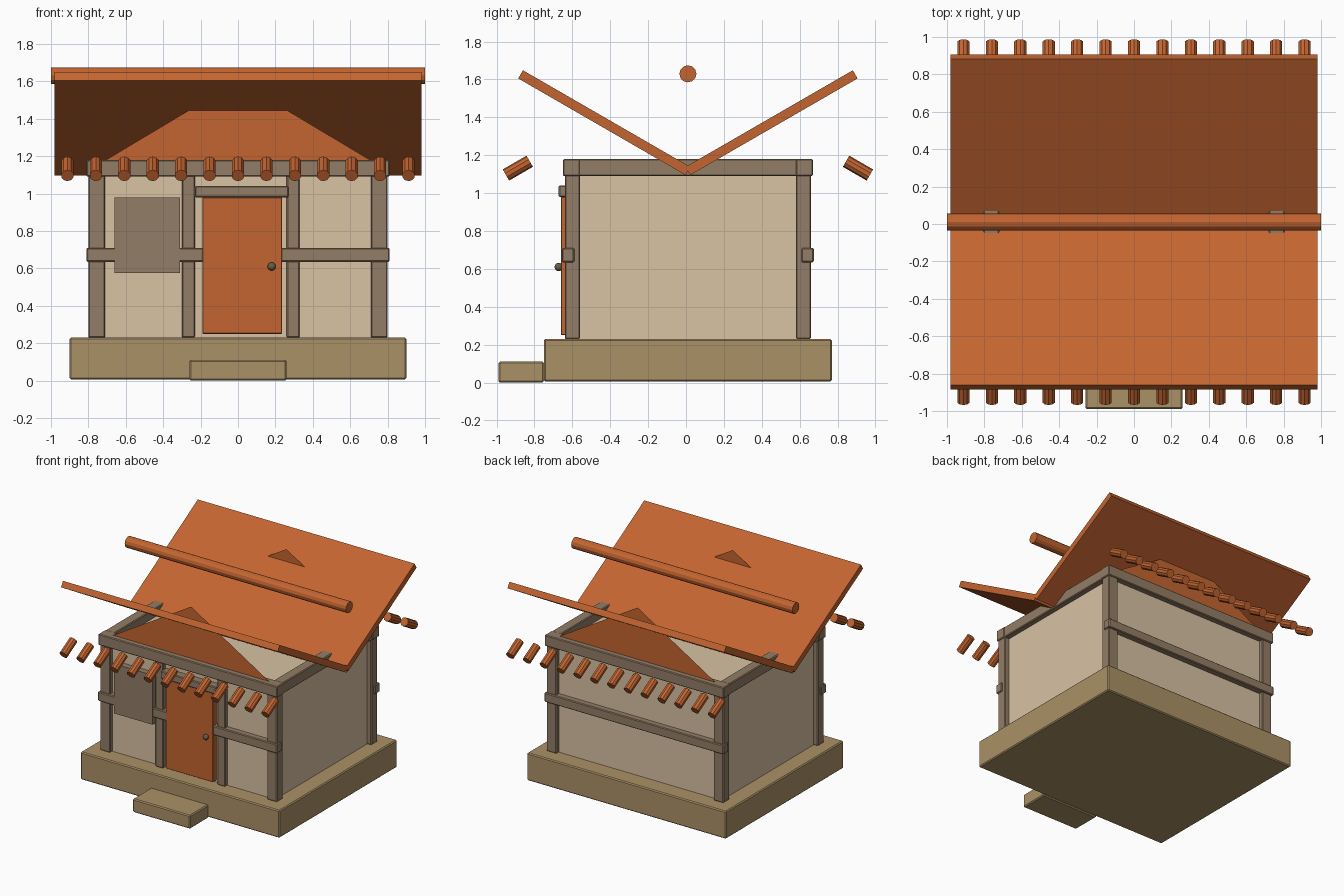
import bpy
from math import radians, cos, sin

cube = bpy.data.objects.get("Cube")
if cube:
    bpy.data.objects.remove(cube)

CY = 0.01  # middle of the house in y


def material(name, r, g, b):
    m = bpy.data.materials.new(name)
    m.use_nodes = True
    m.diffuse_color = (r, g, b, 1)
    m.node_tree.nodes["Principled BSDF"].inputs["Base Color"].default_value = (r, g, b, 1)
    return m


CLAY = material("terracotta", 0.55, 0.13, 0.03)
WOOD = material("weathered_wood", 0.29, 0.205, 0.132)
PLASTER = material("plaster", 0.69, 0.54, 0.37)
STONE = material("sandstone", 0.41, 0.285, 0.135)
METAL = material("dark_metal", 0.14, 0.11, 0.07)


def box(name, mat, x, y, z, bevel=0.006):
    """Box from (min, max) ranges on each axis."""
    spans = (x, y, z)
    bpy.ops.mesh.primitive_cube_add(size=1, location=[sum(s) / 2 for s in spans])
    ob = bpy.context.object
    ob.name = name
    ob.scale = [s[1] - s[0] for s in spans]
    bpy.ops.object.transform_apply(location=False, rotation=False, scale=True)
    ob.data.materials.append(mat)
    if bevel:
        mod = ob.modifiers.new("soft_edges", "BEVEL")
        mod.width = bevel
        mod.segments = 1
    return ob


def rod(name, mat, sides, radius, length, location, rotation):
    bpy.ops.mesh.primitive_cylinder_add(vertices=sides, radius=radius, depth=length,
                                        location=location, rotation=rotation)
    ob = bpy.context.object
    ob.name = name
    ob.data.materials.append(mat)
    return ob


def depth(side, inner, outer):
    """y range on the front (-1) or back (1) of the house."""
    return sorted((CY + side * inner, CY + side * outer))


# Foundation, step and walls
box("foundation", STONE, (-0.9, 0.9), (-0.75, 0.77), (0.005, 0.23), 0.008)
box("door_step", STONE, (-0.26, 0.26), (-0.99, -0.75), (0, 0.11), 0.008)
box("walls", PLASTER, (-0.76, 0.76), (CY - 0.615, CY + 0.615), (0.22, 1.11), 0)

# Timber frame on front and back
for side, label in ((-1, "front"), (1, "back")):
    for sx, hand in ((-1, "right"), (1, "left")):
        box(f"{label}_{hand}_post", WOOD, sorted((sx * 0.71, sx * 0.8)),
            depth(side, 0.57, 0.65), (0.23, 1.1))
    box(f"{label}_top_beam", WOOD, (-0.81, 0.81), depth(side, 0.57, 0.66), (1.09, 1.18))
    box(f"{label}_rail", WOOD, (-0.81, 0.81), depth(side, 0.6, 0.665), (0.635, 0.71))
for sx, hand in ((-1, "right"), (1, "left")):
    box(f"{hand}_top_beam", WOOD, sorted((sx * 0.72, sx * 0.805)),
        (CY - 0.58, CY + 0.58), (1.09, 1.18))

# Door, its frame and the shuttered window
for x, hand in ((-0.265, "right"), (0.295, "left")):
    box(f"door_post_{hand}", WOOD, (x - 0.035, x + 0.035), (-0.64, -0.58), (0.23, 1.1))
box("door_lintel", WOOD, (-0.23, 0.27), (-0.672, -0.6), (0.98, 1.04))
box("door", CLAY, (-0.19, 0.235), (-0.66, -0.61), (0.25, 0.98), 0.003)
box("window_shutter", WOOD, (-0.66, -0.31), (-0.66, -0.61), (0.575, 0.98), 0)
bpy.ops.mesh.primitive_uv_sphere_add(segments=12, ring_count=8, radius=0.022,
                                     location=(0.18, -0.672, 0.61))
knob = bpy.context.object
knob.name = "door_knob"
knob.data.materials.append(METAL)
bpy.ops.object.shade_smooth_by_angle()

# Thin gable triangles
for side, label in ((-1, "front"), (1, "back")):
    y = CY + side * 0.615
    mesh = bpy.data.meshes.new(f"{label}_gable")
    corners = [(-0.78, y, 1.135), (0.78, y, 1.135), (0, y, 1.602)]
    mesh.from_pydata(corners if side < 0 else corners[::-1], [], [(0, 1, 2)])
    mesh.materials.append(CLAY)
    bpy.context.collection.objects.link(bpy.data.objects.new(f"{label}_gable", mesh))

# Upturned roof slabs and the rows of eave tiles
PITCH = radians(30)
LENGTH = 1.02
for side, label in ((-1, "front"), (1, "back")):
    slab = box(f"{label}_roof_slab", CLAY, (-0.98, 0.98), (-LENGTH / 2, LENGTH / 2),
               (-0.025, 0.025), 0)
    slab.location = (0, CY + side * cos(PITCH) * LENGTH / 2, 1.117 + sin(PITCH) * LENGTH / 2)
    slab.rotation_euler.x = side * PITCH
    for i in range(13):
        rod(f"{label}_eave_tile_{i + 1}", CLAY, 10, 0.034, 0.145,
            (-0.912 + i * 0.152, CY + side * 0.898, 1.132),
            (radians(90) - side * PITCH, 0, 0))

# Ridge pole
rod("ridge_pole", CLAY, 12, 0.045, 2, (0, CY, 1.63), (0, radians(90), 0))
